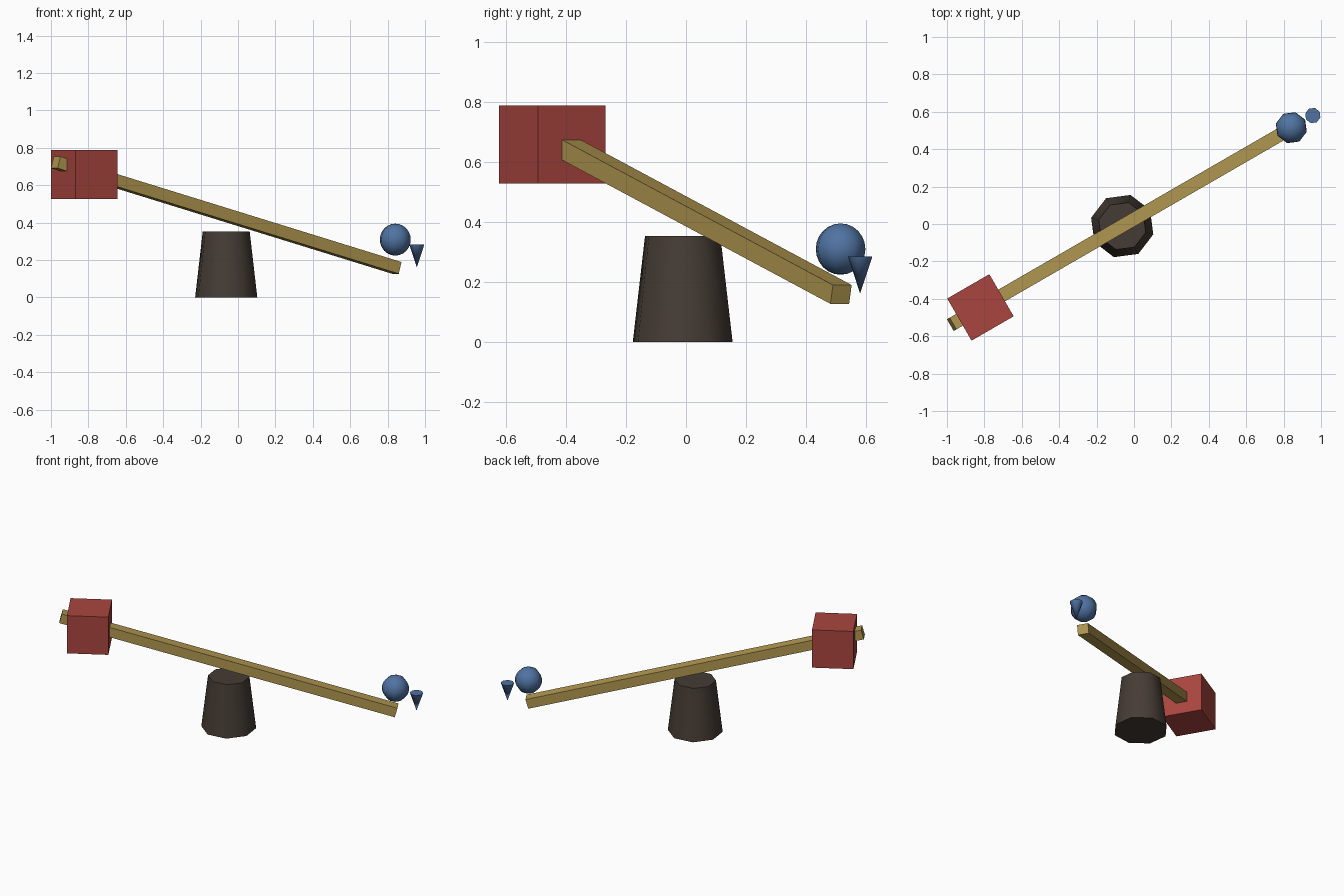
import bpy
from math import radians

if "Cube" in bpy.data.objects:
    bpy.data.objects.remove(bpy.data.objects["Cube"])

YAW = radians(30)    # heading of the whole seesaw
TILT = radians(15)   # downward slope of the plank


def material(name, color):
    m = bpy.data.materials.new(name)
    m.diffuse_color = (*color, 1)
    m.use_nodes = True
    m.node_tree.nodes["Principled BSDF"].inputs["Base Color"].default_value = m.diffuse_color
    return m


def finish(name, mat, smooth=False):
    ob = bpy.context.object
    ob.name = name
    ob.data.materials.append(mat)
    if smooth:
        bpy.ops.object.shade_smooth_by_angle(angle=radians(50))
    return ob


def box(name, size, loc, rot, mat):
    bpy.ops.mesh.primitive_cube_add(size=1, location=loc, rotation=rot)
    ob = finish(name, mat)
    ob.scale = size
    return ob


def cone(name, r_bottom, r_top, z0, z1, x, y, mat):
    bpy.ops.mesh.primitive_cone_add(
        vertices=8, radius1=r_bottom, radius2=r_top, depth=z1 - z0,
        location=(x, y, (z0 + z1) / 2), rotation=(0, 0, YAW))
    return finish(name, mat, True)


wood = material("wood", (0.44, 0.31, 0.08))
stone = material("dark_stone", (0.06, 0.045, 0.035))
red = material("red", (0.40, 0.06, 0.05))
blue = material("blue", (0.08, 0.17, 0.36))

# Pedestal
cone("pedestal", 0.172, 0.13, 0, 0.352, -0.063, -0.011, stone)

# Tilted plank
box("plank", (2.18, 0.072, 0.065), (-0.063, -0.01, 0.44), (0, TILT, YAW), wood)

# Level block on the raised end
box("block", (0.26, 0.26, 0.26), (-0.821, -0.446, 0.657), (0, 0, YAW), red)

# Ball on the lowered end
bpy.ops.mesh.primitive_uv_sphere_add(
    segments=8, ring_count=12, radius=0.0855,
    location=(0.841, 0.515, 0.309), rotation=(0, 0, YAW))
finish("ball", blue, True)

# Small inverted cone beside the ball
cone("pointed_cone", 0, 0.042, 0.161, 0.284, 0.956, 0.58, blue)
